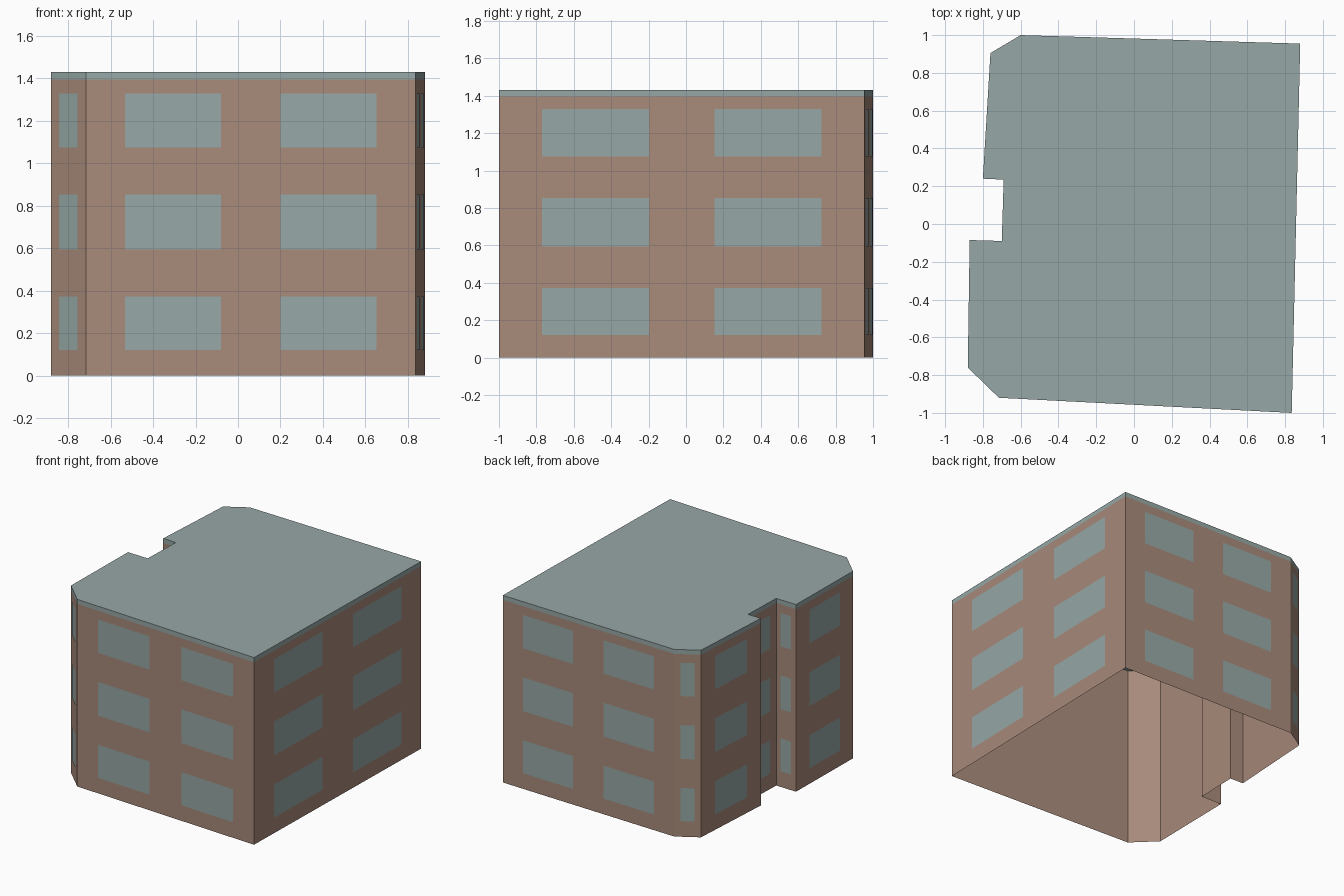
import bpy
from mathutils import Vector

cube = bpy.data.objects.get("Cube")
if cube:
    bpy.data.objects.remove(cube, do_unlink=True)


def material(name, color):
    mat = bpy.data.materials.new(name)
    mat.use_nodes = True
    mat.diffuse_color = (*color, 1)
    bsdf = mat.node_tree.nodes["Principled BSDF"]
    bsdf.inputs["Base Color"].default_value = (*color, 1)
    bsdf.inputs["Roughness"].default_value = 0.9
    return mat


def make_object(name, verts, faces, mat):
    mesh = bpy.data.meshes.new(name)
    mesh.from_pydata(verts, [], faces)
    mesh.materials.append(mat)
    mesh.update()
    obj = bpy.data.objects.new(name, mesh)
    bpy.context.collection.objects.link(obj)
    return obj


def prism(name, outline, z0, z1, mat, capped):
    n = len(outline)
    verts = [(x, y, z) for z in (z0, z1) for x, y in outline]
    faces = [(i, (i + 1) % n, (i + 1) % n + n, i + n) for i in range(n)]
    if capped:
        faces += [tuple(reversed(range(n))), tuple(range(n, 2 * n))]
    return make_object(name, verts, faces, mat)


brown = material("brown wall", (0.39, 0.255, 0.195))
grey = material("grey green roof and glass", (0.305, 0.392, 0.381))

# Footprint, counterclockwise from the front right corner cut
outline = [(-0.715, -0.92), (0.835, -1.0), (0.88, 0.955), (-0.60, 1.0),
           (-0.76, 0.905), (-0.80, 0.24), (-0.69, 0.235), (-0.70, -0.09),
           (-0.87, -0.085), (-0.88, -0.76)]
EAVES, TOP = 1.395, 1.43

# Open-bottomed wall shell and roof slab
prism("walls", outline, 0, EAVES, brown, False)
prism("roof", outline, EAVES, TOP, grey, True)

# Window plates: two columns on long walls, one on short walls
floors = [(0.12, 0.373), (0.595, 0.853), (1.075, 1.33)]
verts, faces = [], []
for i, point in enumerate(outline):
    a = Vector(point)
    b = Vector(outline[(i + 1) % len(outline)])
    along = b - a
    out = Vector((along.y, -along.x)).normalized() * 0.002
    columns = [(0.118, 0.41), (0.59, 0.882)] if along.length > 1 else [(0.235, 0.765)]
    for s, e in columns:
        p, q = a + along * s + out, a + along * e + out
        for low, high in floors:
            k = len(verts)
            verts += [(*p, low), (*q, low), (*q, high), (*p, high)]
            faces.append((k, k + 1, k + 2, k + 3))
make_object("windows", verts, faces, grey)
